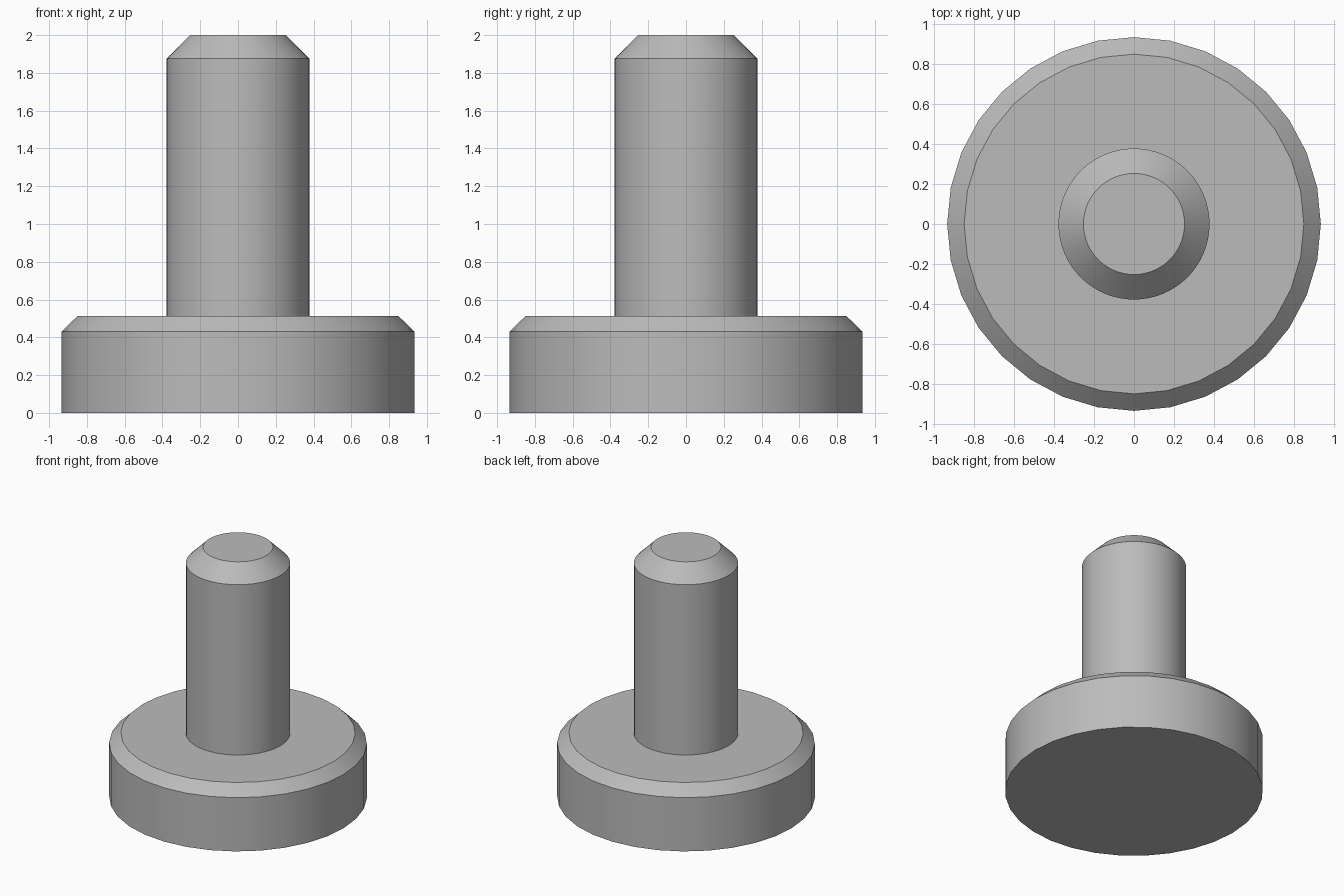
import bpy
import bmesh
import math

cube = bpy.data.objects.get("Cube")
if cube:
    bpy.data.objects.remove(cube, do_unlink=True)

steel = bpy.data.materials.new("plain grey")
steel.use_nodes = True
grey = (0.5, 0.5, 0.5, 1)
steel.diffuse_color = grey
steel.node_tree.nodes["Principled BSDF"].inputs["Base Color"].default_value = grey


def lathe(bm, profile, sides):
    """Stack of rings from (radius, height) pairs, open at both ends."""
    rings = []
    for radius, z in profile:
        rings.append([bm.verts.new((radius * math.cos(math.tau * i / sides),
                                    radius * math.sin(math.tau * i / sides), z))
                      for i in range(sides)])
    for low, high in zip(rings, rings[1:]):
        for i in range(sides):
            j = (i + 1) % sides
            bm.faces.new((low[i], low[j], high[j], high[i]))
    return rings[0], rings[-1]


bm = bmesh.new()
# Wide head with a chamfered shoulder
head_bottom, head_top = lathe(bm, [(0.935, 0), (0.935, 0.43), (0.85, 0.512)], 32)
bm.faces.new(head_bottom[::-1])
# Finely rounded shank with a chamfered tip
shank_bottom, shank_top = lathe(bm, [(0.378, 0.512), (0.378, 1.875), (0.253, 2)], 64)
bm.faces.new(shank_top)
# Flat shoulder joining head and shank, two shank sides per head side
for i in range(32):
    j = (i + 1) % 32
    bm.faces.new((head_top[i], head_top[j], shank_bottom[2 * j],
                  shank_bottom[2 * i + 1], shank_bottom[2 * i]))

mesh = bpy.data.meshes.new("stepped_pin")
bm.to_mesh(mesh)
bm.free()
mesh.materials.append(steel)
pin = bpy.data.objects.new("stepped_pin", mesh)
bpy.context.collection.objects.link(pin)

bpy.context.view_layer.objects.active = pin
pin.select_set(True)
bpy.ops.object.shade_smooth_by_angle(angle=math.radians(30))
